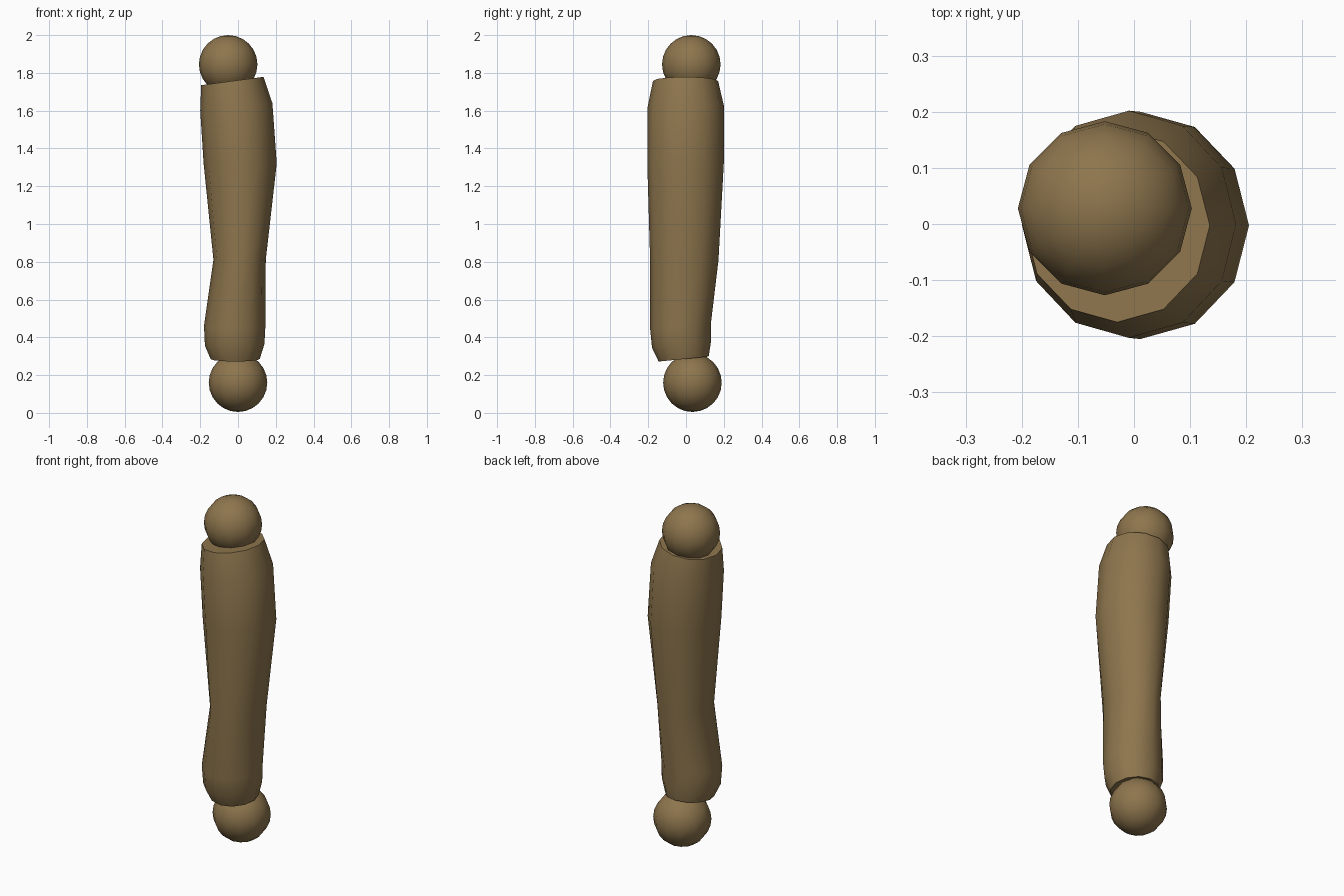
import bpy, bmesh, math

default = bpy.data.objects.get("Cube")
if default:
    bpy.data.objects.remove(default)

brown = bpy.data.materials.new("warm brown")
brown.use_nodes = True
colour = (0.27, 0.18, 0.075, 1)
brown.diffuse_color = colour
brown.node_tree.nodes["Principled BSDF"].inputs["Base Color"].default_value = colour

SIDES = 12


def finish(obj, name):
    obj.name = name
    obj.data.name = name
    obj.data.materials.append(brown)
    bpy.ops.object.select_all(action="DESELECT")
    obj.select_set(True)
    bpy.context.view_layer.objects.active = obj
    bpy.ops.object.shade_smooth_by_angle(angle=math.radians(40))


def joint(name, centre):
    bpy.ops.mesh.primitive_uv_sphere_add(segments=SIDES, ring_count=12,
                                         radius=0.155, location=centre)
    finish(bpy.context.object, name)


def limb(name, sections):
    """Loft tilted elliptical sections and cap both ends."""
    bm = bmesh.new()
    rings = []
    for z, x0, x1, y0, y1, tilt_x, tilt_y in sections:
        ring = []
        for i in range(SIDES):
            a = math.tau * i / SIDES
            c, s = math.cos(a), math.sin(a)
            ring.append(bm.verts.new(((x0 + x1) / 2 + c * (x1 - x0) / 2,
                                      (y0 + y1) / 2 + s * (y1 - y0) / 2,
                                      z + c * tilt_x + s * tilt_y)))
        rings.append(ring)
    for low, high in zip(rings, rings[1:]):
        for i in range(SIDES):
            j = (i + 1) % SIDES
            bm.faces.new((low[i], low[j], high[j], high[i]))
    bm.faces.new(rings[0][::-1])
    bm.faces.new(rings[-1])
    mesh = bpy.data.meshes.new(name)
    bm.to_mesh(mesh)
    bm.free()
    obj = bpy.data.objects.new(name, mesh)
    bpy.context.collection.objects.link(obj)
    finish(obj, name)


# Ball joints at both ends
joint("upper_ball_joint", (-0.052, 0.028, 1.845))
joint("lower_ball_joint", (0.0, 0.034, 0.16))

# Limb sections: height, x range, y range, rise toward +x, rise toward +y
limb("limb_shaft", [
    (0.285, -0.145, 0.115, -0.145, 0.12, 0, 0.013),
    (0.36, -0.175, 0.14, -0.18, 0.132, 0.005, 0.015),
    (0.46, -0.18, 0.145, -0.19, 0.132, 0, 0.015),
    (0.81, -0.13, 0.147, -0.19, 0.172, 0, 0),
    (1.32, -0.182, 0.205, -0.205, 0.2, 0, 0),
    (1.62, -0.2, 0.182, -0.203, 0.202, 0.02, 0),
    (1.757, -0.195, 0.135, -0.175, 0.17, 0.022, 0),
])
